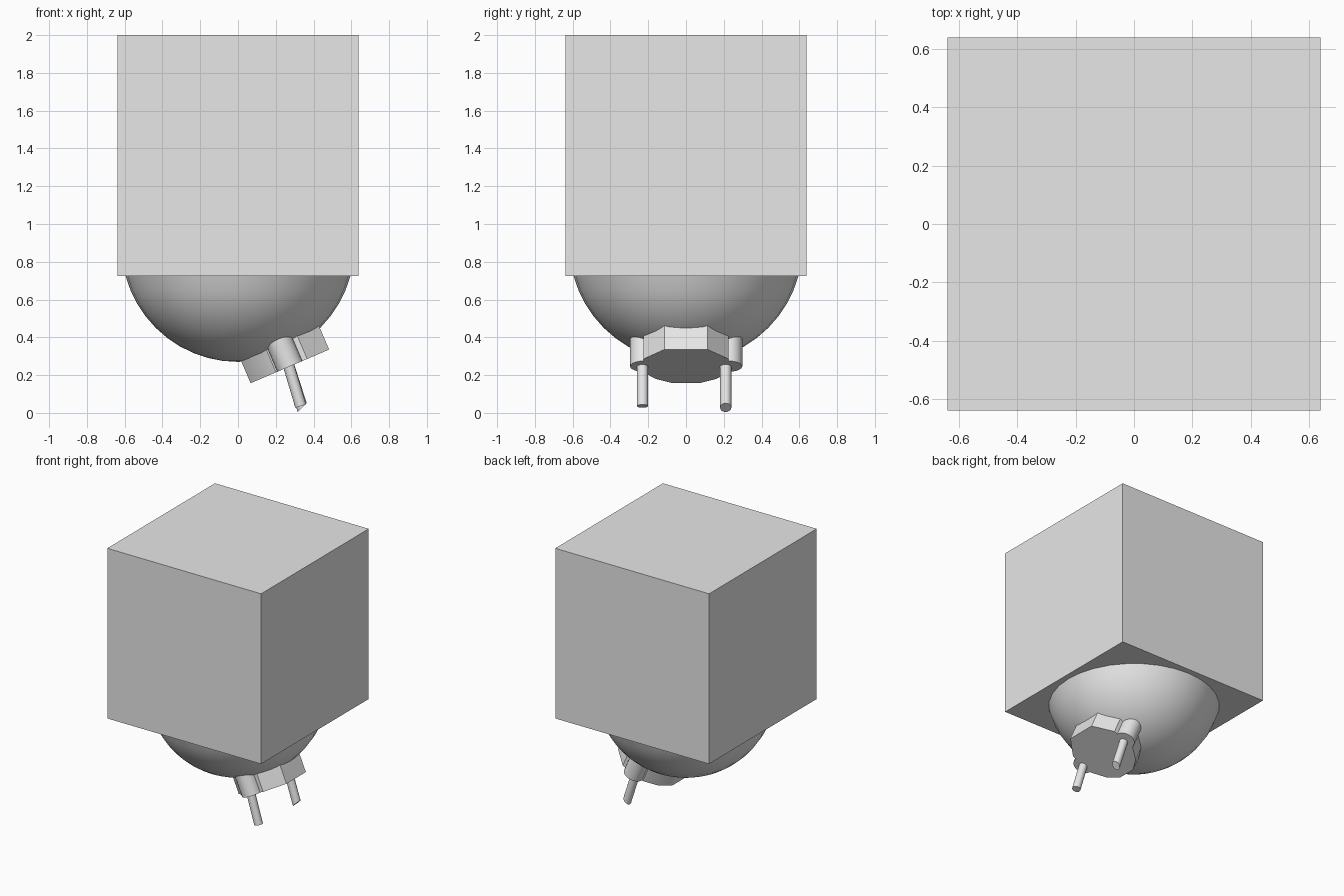
import bpy
import bmesh
from math import sin, cos, pi, radians
from mathutils import Vector, Matrix

default = bpy.data.objects.get("Cube")
if default:
    bpy.data.objects.remove(default, do_unlink=True)

grey = bpy.data.materials.new("plain_grey")
grey.use_nodes = True
colour = (0.8, 0.8, 0.8, 1)
grey.diffuse_color = colour
grey.node_tree.nodes["Principled BSDF"].inputs["Base Color"].default_value = colour

BASE = 0.725                        # underside of the block
CENTRE = Vector((0, 0, 0.887))      # centre of the dome
RADIUS = 0.617
TILT = radians(23.2)
AXIS = Vector((sin(TILT), 0, -cos(TILT)))


def finish(name, bm, smooth=True):
    bmesh.ops.recalc_face_normals(bm, faces=bm.faces)
    mesh = bpy.data.meshes.new(name)
    bm.to_mesh(mesh)
    bm.free()
    obj = bpy.data.objects.new(name, mesh)
    bpy.context.collection.objects.link(obj)
    mesh.materials.append(grey)
    if smooth:
        bpy.ops.object.select_all(action='DESELECT')
        obj.select_set(True)
        bpy.context.view_layer.objects.active = obj
        bpy.ops.object.shade_smooth_by_angle(angle=radians(30))
    return obj


def circle(radius, count):
    return [(radius * cos(2 * pi * i / count), radius * sin(2 * pi * i / count))
            for i in range(count)]


def prism(name, outline, start, end, slant=0):
    """Extrude an outline from start to end; slant cuts the far end obliquely."""
    axis = (end - start).normalized()
    side = Vector((0, 1, 0))
    across = side.cross(axis) * -1
    if across.x < 0:
        across.negate()
    bm = bmesh.new()
    near = [bm.verts.new(start + across * u + side * v) for u, v in outline]
    far = [bm.verts.new(end + across * u + side * v - axis * slant * u)
           for u, v in outline]
    bm.faces.new(near)
    bm.faces.new(far)
    for i in range(len(outline)):
        j = (i + 1) % len(outline)
        bm.faces.new((near[i], near[j], far[j], far[i]))
    return finish(name, bm)


# Block
bm = bmesh.new()
size = 2 - BASE
bmesh.ops.create_cube(bm, size=size, matrix=Matrix.Translation((0, 0, BASE + size / 2)))
finish("block", bm, smooth=False)

# Dome under the block
bm = bmesh.new()
bmesh.ops.create_uvsphere(bm, u_segments=32, v_segments=24, radius=RADIUS,
                          matrix=Matrix.Translation(CENTRE))
bmesh.ops.bisect_plane(bm, geom=bm.verts[:] + bm.edges[:] + bm.faces[:],
                       plane_co=(0, 0, BASE), plane_no=(0, 0, 1), clear_outer=True)
finish("dome", bm)

# Tilted mounting plate, mirrored outline
half = [(0.226, 0.115), (0.1, 0.225), (-0.08, 0.225), (-0.17, 0.16), (-0.226, 0.07)]
outline = half + [(u, -v) for u, v in reversed(half)]
inner, outer = CENTRE + AXIS * 0.53, CENTRE + AXIS * 0.697
prism("mount_plate", outline, inner, outer)

# Side lugs
for name, y in (("front_lug", -0.224), ("back_lug", 0.226)):
    shift = Vector((0, y, 0))
    prism(name, circle(0.072, 20), inner + shift, outer + shift)

# Pins, the back one cut obliquely
for name, y, tip, slant in (("front_pin", -0.23, (0.332, 0.036), 0),
                            ("back_pin", 0.21, (0.34, 0.028), 0.5)):
    prism(name, circle(0.03, 16), Vector((0.262, y, 0.27)),
          Vector((tip[0], y, tip[1])), slant)
